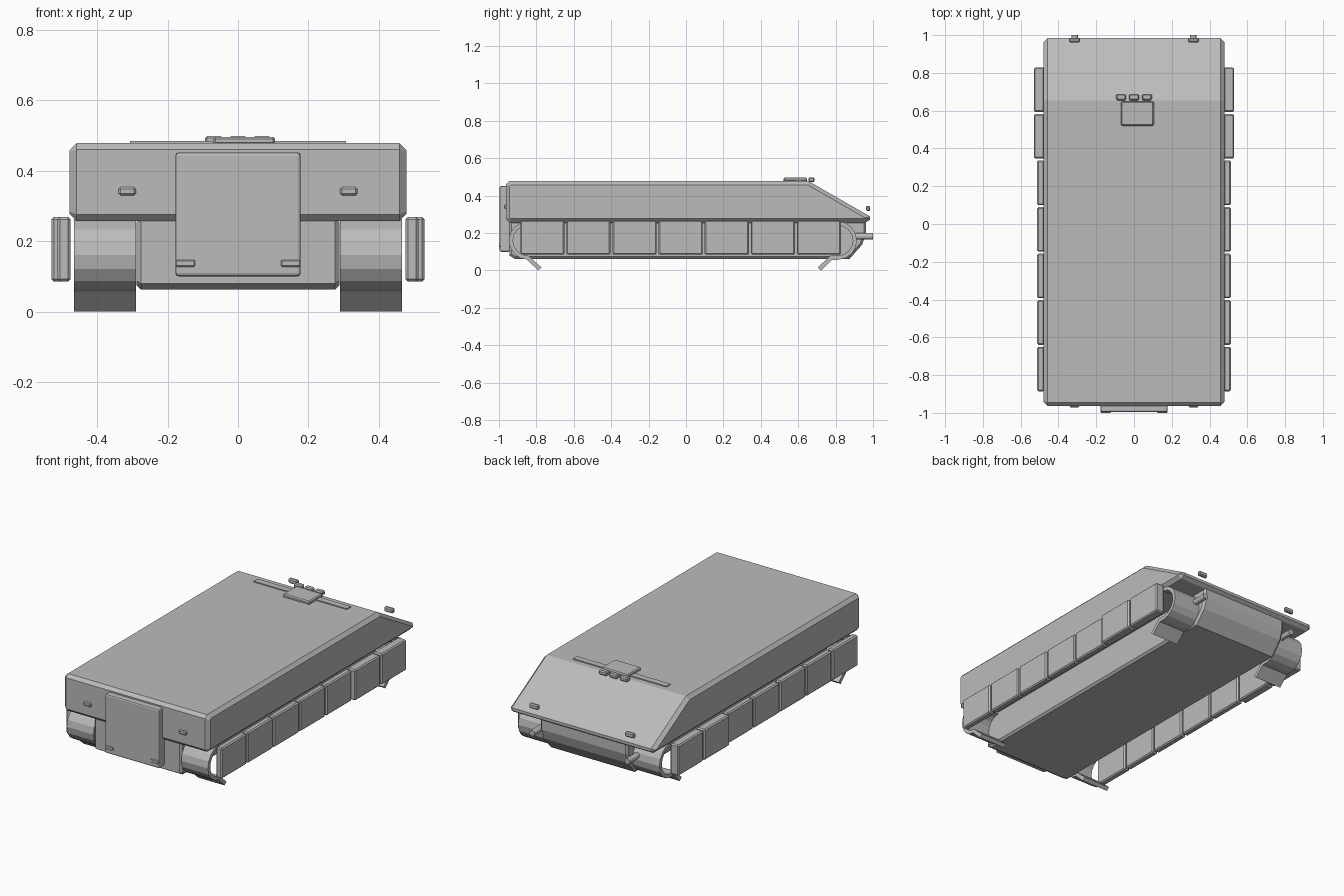
import bpy, bmesh, math

if "Cube" in bpy.data.objects:
    bpy.data.objects.remove(bpy.data.objects["Cube"])

grey = bpy.data.materials.new("armour grey")
grey.diffuse_color = (0.5, 0.5, 0.5, 1)
grey.use_nodes = True
grey.node_tree.nodes["Principled BSDF"].inputs["Base Color"].default_value = grey.diffuse_color


def finish(bm, name):
    bmesh.ops.recalc_face_normals(bm, faces=bm.faces)
    me = bpy.data.meshes.new(name)
    bm.to_mesh(me)
    bm.free()
    me.materials.append(grey)
    ob = bpy.data.objects.new(name, me)
    bpy.context.collection.objects.link(ob)
    return ob


def extrude(name, profile, x0, x1, rim=0):
    """Extrude a (y, z) profile along x, chamfering the rims of both end caps."""
    bm = bmesh.new()
    face = bm.faces.new([bm.verts.new((x0, y, z)) for y, z in profile])
    out = bmesh.ops.extrude_face_region(bm, geom=[face])
    for g in out["geom"]:
        if isinstance(g, bmesh.types.BMVert):
            g.co.x = x1
    bmesh.ops.recalc_face_normals(bm, faces=bm.faces)
    if rim:
        caps = [e for e in bm.edges if abs(e.verts[0].co.x - e.verts[1].co.x) < 1e-5]
        bmesh.ops.bevel(bm, geom=caps, offset=rim, offset_type='OFFSET', segments=1,
                        profile=0.5, affect='EDGES', clamp_overlap=False)
    return finish(bm, name)


def box(name, x, y, z, bevel=0.004, segments=1):
    """Chamfered box from (min, max) ranges."""
    bm = bmesh.new()
    bmesh.ops.create_cube(bm, size=1)
    for v in bm.verts:
        v.co = [r[0] + (c + 0.5) * (r[1] - r[0]) for c, r in zip(v.co, (x, y, z))]
    if bevel:
        bmesh.ops.bevel(bm, geom=bm.edges[:], offset=bevel, offset_type='OFFSET',
                        segments=segments, profile=0.5, affect='EDGES')
    return finish(bm, name)


def side_range(s, a, b):
    return (min(s * a, s * b), max(s * a, s * b))


# Upper hull with sloped nose
extrude("upper_hull", [(-0.945, 0.257), (0.962, 0.257), (0.984, 0.272), (0.984, 0.289),
                       (0.655, 0.478), (-0.945, 0.478), (-0.963, 0.46), (-0.963, 0.275)],
        -0.478, 0.478, 0.02)

# Lower hull
extrude("lower_hull", [(-0.915, 0.062), (0.875, 0.062), (0.943, 0.14), (0.963, 0.2),
                       (0.963, 0.265), (-0.945, 0.265), (-0.945, 0.08)],
        -0.288, 0.288, 0.012)

# Curved track ends with angled tips
def track_end(name, s, centre, start, tip, direction):
    R, t, cz = 0.103, 0.022, 0.16
    def arc(r):
        return [(centre + direction * r * math.sin(a), cz - r * math.cos(a))
                for a in (math.pi * i / 8 for i in range(9))]
    outer = [(tip, 0.0), (start, cz - R)] + arc(R)
    inner = [(tip - direction * 0.018, 0.016), (start - direction * 0.008, cz - R + t)] + arc(R - t)
    extrude(name, outer + inner[::-1], *side_range(s, 0.289, 0.465))


for s, side in ((-1, "left"), (1, "right")):
    track_end("front_track_end_" + side, s, -0.844, -0.85, -0.79, -1)
    track_end("rear_track_end_" + side, s, 0.811, 0.78, 0.722, 1)

    # Side skirts, the rear two thicker
    for i in range(7):
        y0 = -0.886 + i * 0.2465
        box(f"skirt_{side}_{i}", side_range(s, 0.475, 0.53 if i > 4 else 0.513),
            (y0, y0 + 0.236), (0.085, 0.268), 0.007)

    # Front marker lights, nose headlights, tow pins and door hinges
    box("marker_light_" + side, side_range(s, 0.29, 0.339), (-0.972, -0.955), (0.33, 0.353), 0.005)
    box("headlight_" + side, side_range(s, 0.285, 0.345), (0.962, 0.985), (0.318, 0.346), 0.006)
    bm = bmesh.new()
    bmesh.ops.create_cone(bm, cap_ends=True, segments=12, radius1=0.0175, radius2=0.0175, depth=0.1)
    for v in bm.verts:
        x, y, z = v.co
        v.co = (s * 0.313 + x, 0.95 + z, 0.182 + y)
    finish(bm, "tow_pin_" + side)
    box("door_hinge_" + side, side_range(s, 0.122, 0.178), (-1.0, -0.98), (0.127, 0.147), 0.003)

# Entry door
box("door", (-0.178, 0.178), (-0.996, -0.94), (0.1, 0.452), 0.009, 2)

# Roof strip, hatch and periscopes
box("roof_strip", (-0.307, 0.307), (0.585, 0.622), (0.472, 0.484), 0)
box("hatch", (-0.07, 0.105), (0.52, 0.648), (0.474, 0.496), 0.006)
for i, x in enumerate((-0.068, 0.0, 0.068)):
    box(f"periscope_{i}", (x - 0.026, x + 0.026), (0.655, 0.688), (0.472, 0.498), 0.006)
